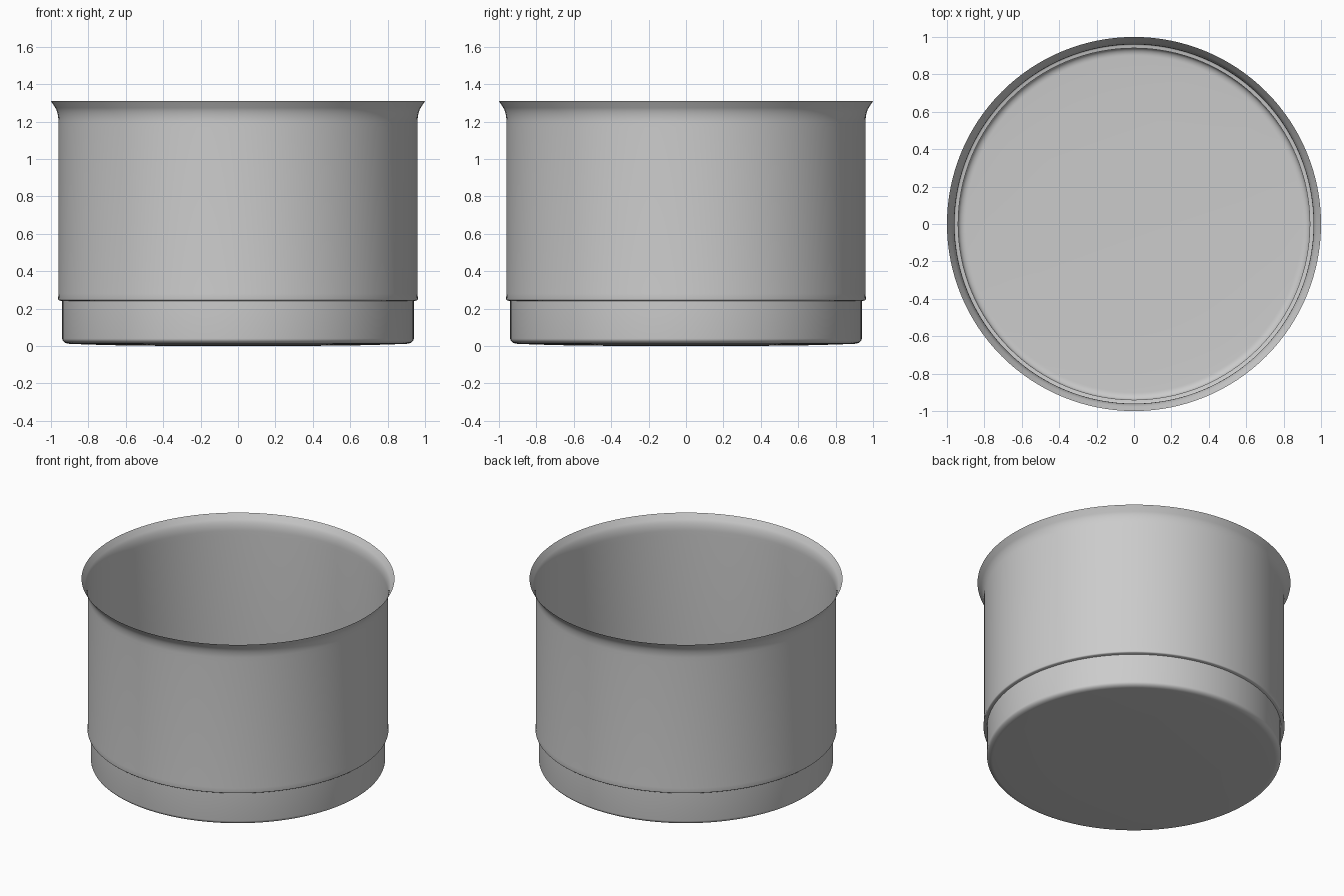
import bpy, bmesh, math
from mathutils import Vector

cube = bpy.data.objects.get("Cube")
if cube:
    bpy.data.objects.remove(cube, do_unlink=True)

# Plain grey metal
metal = bpy.data.materials.new("grey_metal")
metal.use_nodes = True
grey = (0.6, 0.6, 0.6, 1.0)
metal.diffuse_color = grey
metal.node_tree.nodes["Principled BSDF"].inputs["Base Color"].default_value = grey


def arc(cx, cz, rx, rz, start, end, steps):
    """Points on an elliptical arc in the radius/height plane, angles in degrees."""
    angles = [math.radians(start + (end - start) * i / steps) for i in range(steps + 1)]
    return [(cx + rx * math.cos(a), cz + rz * math.sin(a)) for a in angles]


# Thin-walled profile: slightly domed base, rounded corner, step, wall, flared rim
profile = [(0, 0), (0.57, 0.002), (0.8, 0.008)]
profile += arc(0.9, 0.04, 0.04, 0.028, -90, 0, 8)
profile += [(0.94, 0.24), (0.952, 0.243)]
profile += arc(0.952, 0.251, 0.01, 0.008, -90, 0, 4)
profile += [(0.96, 0.28), (0.96, 1.17)]
profile += arc(1.0, 1.2, 0.04, 0.09, 180, 125, 8)
profile += [(1.0, 1.31)]

# Spin the profile into a pot
bm = bmesh.new()
verts = [bm.verts.new((r, 0, z)) for r, z in profile]
edges = [bm.edges.new(pair) for pair in zip(verts, verts[1:])]
bmesh.ops.spin(bm, geom=verts + edges, cent=(0, 0, 0), axis=(0, 0, 1),
               angle=math.tau, steps=128, use_merge=False)
bmesh.ops.remove_doubles(bm, verts=bm.verts, dist=0.0005)

# Point the outer surface outward
base = min(bm.faces, key=lambda f: f.calc_center_median().z)
if base.normal.dot(Vector((0, 0, -1))) < 0 or base.normal.length == 0:
    bm.normal_update()
    if base.normal.z > 0:
        bmesh.ops.reverse_faces(bm, faces=bm.faces)

mesh = bpy.data.meshes.new("pot_body")
bm.to_mesh(mesh)
bm.free()
mesh.materials.append(metal)
pot = bpy.data.objects.new("pot_body", mesh)
bpy.context.collection.objects.link(pot)

# Smooth shading with a crisp step
bpy.ops.object.select_all(action="DESELECT")
pot.select_set(True)
bpy.context.view_layer.objects.active = pot
bpy.ops.object.shade_smooth_by_angle(angle=math.radians(40))
